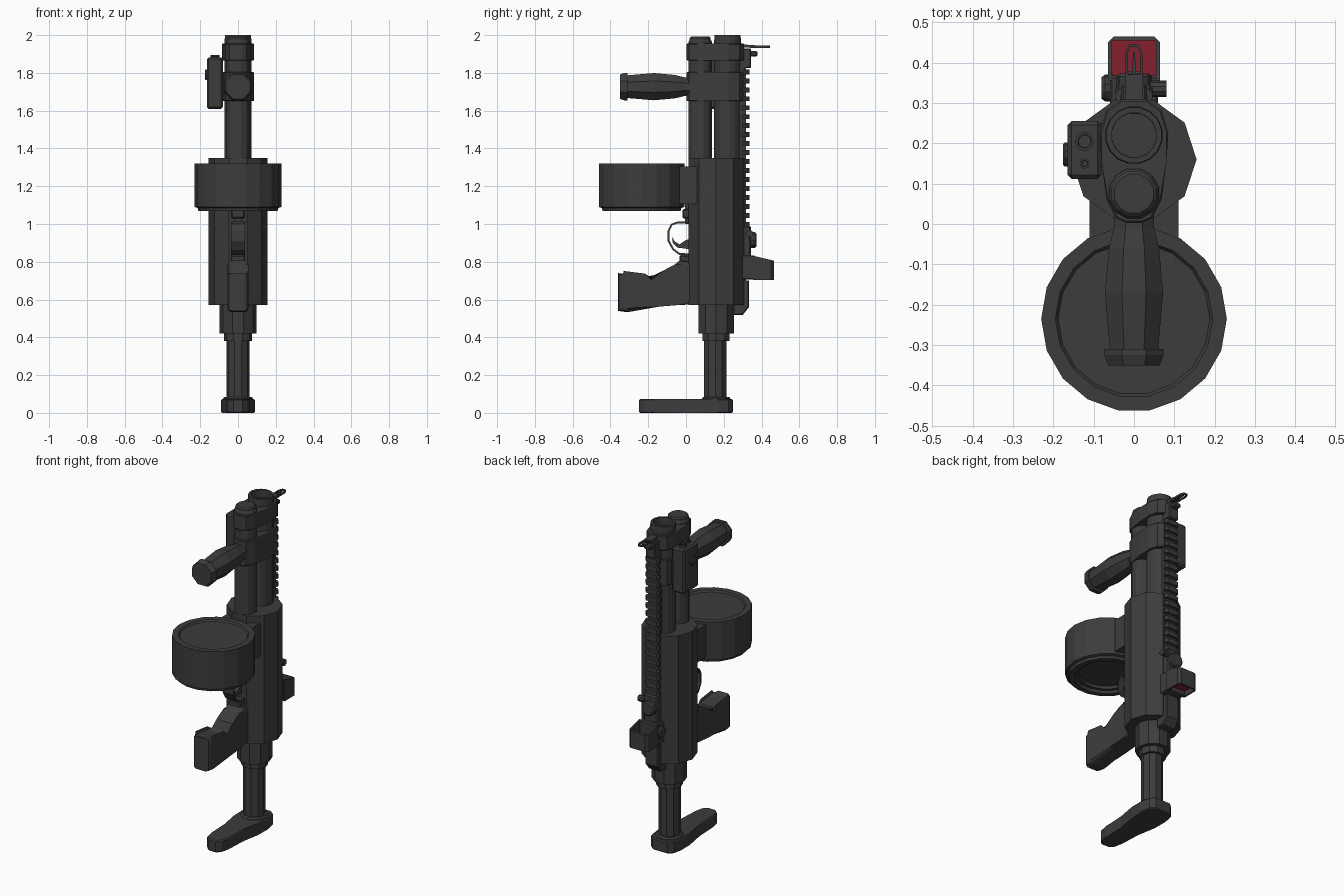
import bpy, bmesh, math
from mathutils import Vector

if "Cube" in bpy.data.objects:
    bpy.data.objects.remove(bpy.data.objects["Cube"])


def material(name, rgb):
    m = bpy.data.materials.new(name)
    m.diffuse_color = (*rgb, 1)
    m.use_nodes = True
    m.node_tree.nodes["Principled BSDF"].inputs["Base Color"].default_value = m.diffuse_color
    return m


GREY = material("dark_gunmetal", (0.046, 0.046, 0.046))
RED = material("red_lens", (0.24, 0.014, 0.029))


def finish(name, bm, mat):
    bmesh.ops.recalc_face_normals(bm, faces=bm.faces)
    me = bpy.data.meshes.new(name)
    bm.to_mesh(me)
    bm.free()
    me.materials.append(mat)
    ob = bpy.data.objects.new(name, me)
    bpy.context.collection.objects.link(ob)
    return ob


def place(axis, a, b, t):
    """Put a 2D point (a, b) at distance t along the axis."""
    return {'x': Vector((t, a, b)), 'y': Vector((a, t, b)), 'z': Vector((a, b, t))}[axis]


def extrude(name, pts, axis, lo, hi, bevel=0, seg=1, mat=GREY, tweak=None):
    """Prism from an outline; bevel rounds the rims of both end faces."""
    bm = bmesh.new()
    lows = [bm.verts.new(place(axis, a, b, lo)) for a, b in pts]
    highs = [bm.verts.new(place(axis, a, b, hi)) for a, b in pts]
    caps = [bm.faces.new(lows[::-1]), bm.faces.new(highs)]
    n = len(pts)
    for i in range(n):
        j = (i + 1) % n
        bm.faces.new((lows[i], lows[j], highs[j], highs[i]))
    if tweak:
        for v in bm.verts:
            tweak(v)
    if bevel:
        rim = list({e for f in caps for e in f.edges})
        bmesh.ops.bevel(bm, geom=rim, offset=bevel, segments=seg, profile=0.5, affect='EDGES')
    return finish(name, bm, mat)


def box(name, x, y, z, bevel=0, mat=GREY):
    bm = bmesh.new()
    bmesh.ops.create_cube(bm, size=1)
    for v in bm.verts:
        v.co = Vector([r[0] if c < 0 else r[1] for c, r in zip(v.co, (x, y, z))])
    if bevel:
        bmesh.ops.bevel(bm, geom=list(bm.edges), offset=bevel, segments=1, affect='EDGES')
    return finish(name, bm, mat)


def turned(name, profile, n, centre, axis='z', phase=0, mat=GREY):
    """Turned part: rings of (radius, position), first and last ring capped."""
    bm = bmesh.new()
    rings = []
    for r, t in profile:
        angs = [math.radians(phase) + 2 * math.pi * i / n for i in range(n)]
        rings.append([bm.verts.new(place(axis, centre[0] + r * math.cos(a),
                                         centre[1] + r * math.sin(a), t)) for a in angs])
    for p, q in zip(rings, rings[1:]):
        for i in range(n):
            j = (i + 1) % n
            bm.faces.new((p[i], p[j], q[j], q[i]))
    bm.faces.new(rings[0][::-1])
    bm.faces.new(rings[-1])
    return finish(name, bm, mat)


def strip(path, w):
    """Outline of a band of width w along a 2D path."""
    left, right = [], []
    for i, p in enumerate(path):
        a, b = path[max(i - 1, 0)], path[min(i + 1, len(path) - 1)]
        d = Vector((b[0] - a[0], b[1] - a[1])).normalized() * w / 2
        left.append((p[0] - d.y, p[1] + d.x))
        right.append((p[0] + d.y, p[1] - d.x))
    return left + right[::-1]


def mirrored(half):
    return half + [(-a, b) for a, b in half[::-1]]


# Receiver body and rear collar
turned("receiver", [(.155, .57), (.155, 1.35)], 10, (0, .16))
turned("rear_collar", [(.098, .42), (.098, .575)], 10, (0, .16))
turned("collar_step", [(.075, .38), (.075, .425)], 10, (0, .16))

# Stock rod and shoulder plate
turned("stock_rod", [(.062, .06), (.062, .39)], 10, (0, .155))
turned("stock_rod_ring", [(.08, .06), (.08, .075), (.072, .085)], 10, (0, .16))
extrude("shoulder_plate", mirrored([(.05, .25), (.078, .225), (.09, .165), (.083, .08), (.062, -.04),
        (.062, -.17), (.05, -.225), (.025, -.25)]), 'z', 0, .073, .006)

# Barrel with open bore, and the tube below it
turned("barrel", [(.072, 1.34), (.072, 1.975), (.07, 2.0), (.056, 2.0), (.054, 1.88)], 16, (0, .22), phase=11.25)
turned("lower_tube", [(.064, 1.34), (.064, 1.965), (.058, 1.975), (.058, 1.985), (.05, 1.992)],
       12, (0, .075), phase=15)

# Clamps joining barrel and tube
clamp = mirrored([(.03, .308), (.068, .282), (.085, .225), (.08, .15), (.068, .06), (.045, .015), (.02, .003)])
extrude("front_clamp", clamp, 'z', 1.865, 1.955, .004)
extrude("grip_clamp", clamp, 'z', 1.65, 1.805, .004)

# Forward grip
k = 1 / math.cos(math.pi / 8)
turned("forward_grip", [(r * k, y) for r, y in ((.048, .03), (.05, -.01), (.062, -.06), (.072, -.17),
       (.060, -.31), (.073, -.31), (.073, -.325), (.064, -.35))], 8, (0, 1.727), 'y', 22.5)

# Drum magazine and its well
turned("drum_magazine", [(.15, 1.10), (.155, 1.085), (.172, 1.085), (.18, 1.07), (.21, 1.07), (.214, 1.085),
       (.23, 1.09), (.23, 1.32), (.195, 1.32), (.188, 1.31)], 18, (0, -.235))
box("magazine_well", (-.11, .11), (-.04, .06), (1.105, 1.305))
box("magazine_catch", (-.035, .035), (-.018, .05), (1.03, 1.08), .006)
box("magazine_catch_post", (-.02, .02), (-.005, .04), (1.0, 1.11))

# Pistol grip
extrude("pistol_grip", [(.04, .80), (-.03, .81), (-.06, .785), (-.105, .735), (-.19, .725), (-.215, .715),
        (-.335, .73), (-.36, .74), (-.36, .54), (-.31, .533), (-.14, .563), (-.05, .57), (.04, .575)],
        'x', -.055, .055, .022, 2)
box("grip_tang", (-.038, .038), (-.035, .04), (.79, .835), .006)

# Trigger and its guard
extrude("trigger_guard", strip([(.03, .838), (-.035, .842), (-.068, .866), (-.092, .91), (-.092, .965),
        (-.075, .997), (-.045, 1.008), (.03, 1.01)], .01), 'x', -.037, .037)
extrude("trigger", [(.03, .925), (.0, .915), (-.035, .892), (-.06, .908), (-.075, .932), (-.07, .9),
        (-.045, .875), (.03, .865)], 'x', -.015, .015)

# Top rail with repeating teeth
box("rail_base", (-.035, .035), (.26, .318), (.60, 1.83))
for i in range(18):
    z = .985 + i * .0475
    extrude("rail_tooth_%02d" % (i + 1), mirrored([(.046, .312), (.046, .322), (.036, .335)])
            + [(-.035, .30), (.035, .30)], 'z', z, z + .026)
extrude("rail_end_block", [(.25, .70), (.333, .70), (.333, .56), (.30, .518), (.25, .518)], 'x', -.045, .045, .006)

# Reflex sight: mount, dial, knobs, hood and red lens
box("sight_base", (-.06, .06), (.29, .368), (.705, .832), .006)
box("sight_mount", (-.046, .046), (.29, .345), (.82, .99), .008)
turned("sight_dial", [(.044, .33), (.044, .365), (.036, .373)], 10, (0, .915), 'y')
turned("sight_left_knob", [(.033, -.05), (.033, -.072), (.027, -.08)], 10, (.337, .78), 'x')
turned("sight_right_knob", [(.02, .04), (.02, .08)], 10, (.335, .95), 'x')


def slope(v):
    if v.co.z > .8:
        v.co.z -= max(0, v.co.y - .36) * .25


extrude("sight_hood", [(-.065, .355), (-.065, .45), (-.05, .465), (.05, .465), (.065, .45), (.065, .355),
        (.055, .355), (.055, .455), (-.055, .455), (-.055, .355)], 'z', .703, .832, tweak=slope)
box("sight_lens", (-.056, .056), (.36, .456), (.733, .741), mat=RED)

# Folding front sight
box("front_sight_base", (-.032, .032), (.28, .345), (1.825, 1.93), .006)
box("front_sight_hinge", (-.022, .022), (.33, .378), (1.888, 1.915), .006)
extrude("front_sight_arm", [(.28, 1.935), (.28, 1.952), (.37, 1.946), (.37, 1.932)], 'x', -.022, .022)
extrude("front_sight_loop", strip([(-.018, .36), (-.018, .425), (-.01, .442), (.01, .442), (.018, .425),
        (.018, .36)], .007), 'z', 1.933, 1.944)
extrude("front_sight_post", [(-.006, .36), (.006, .36), (.002, .425), (-.002, .425)], 'z', 1.936, 1.942)

# Side aiming module
box("aiming_module", (-.165, -.08), (.112, .255), (1.61, 1.882), .01)
box("aiming_module_mount", (-.09, -.04), (.15, .25), (1.66, 1.80))
turned("aiming_module_lens_rim", [(.024, 1.87), (.024, 1.895), (.017, 1.895), (.016, 1.885)], 10, (-.122, .205))
turned("aiming_module_port", [(.013, 1.87), (.013, 1.888), (.008, 1.888), (.007, 1.88)], 8, (-.122, .15))
turned("aiming_module_knob", [(.03, -.16), (.03, -.171), (.025, -.176)], 10, (.172, 1.79), 'x')
